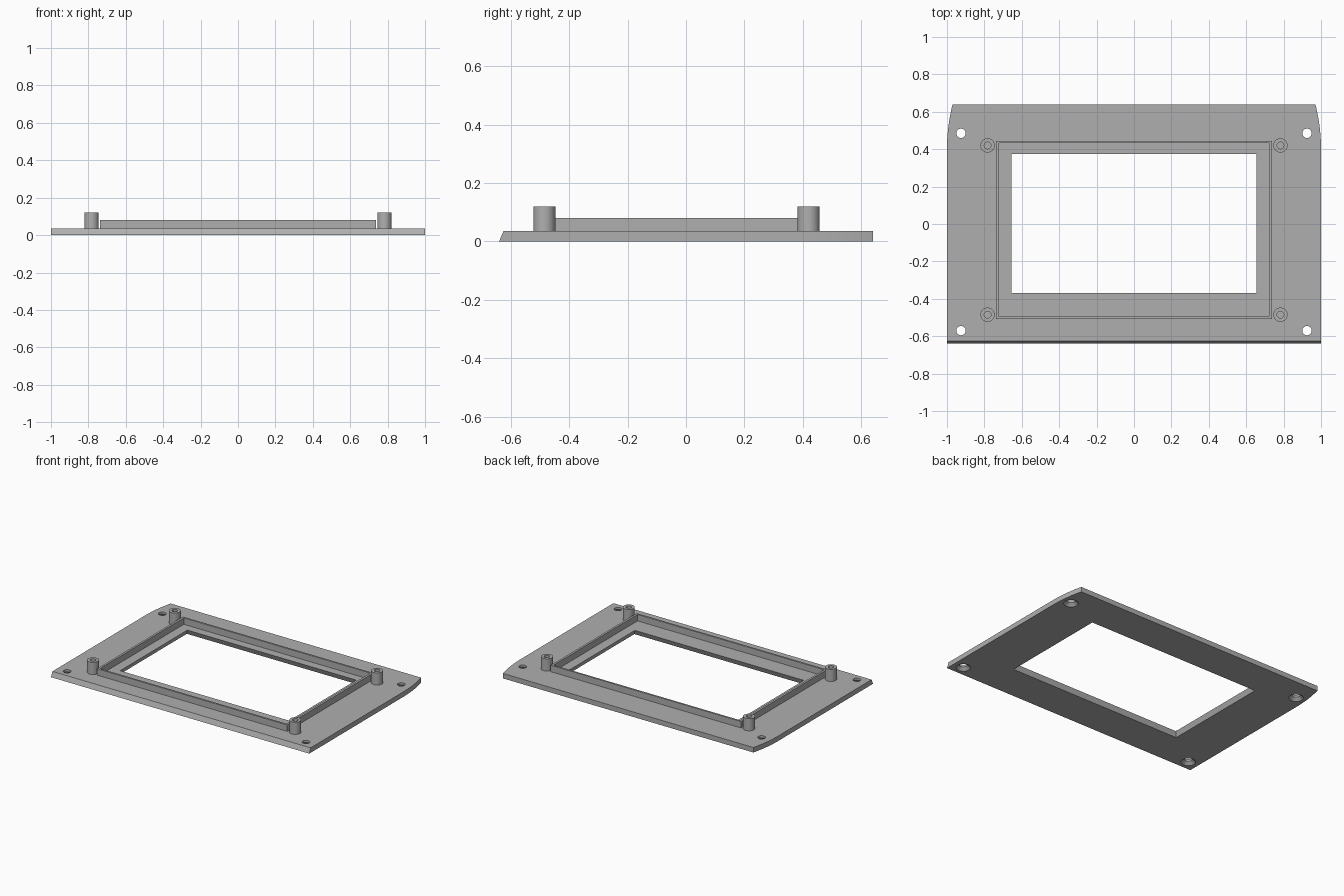
import bpy
import bmesh
import math

if "Cube" in bpy.data.objects:
    bpy.data.objects.remove(bpy.data.objects["Cube"], do_unlink=True)

PLATE_TOP = 0.035
RIDGE_TOP = 0.08
BOSS_TOP = 0.12

grey = bpy.data.materials.new("plain_grey")
grey.use_nodes = True
grey.diffuse_color = (0.43, 0.43, 0.43, 1)
grey.node_tree.nodes["Principled BSDF"].inputs["Base Color"].default_value = (0.43, 0.43, 0.43, 1)


def loft(name, sections):
    """Closed solid through a stack of (outline, z) sections."""
    bm = bmesh.new()
    rings = [[bm.verts.new((x, y, z)) for x, y in pts] for pts, z in sections]
    n = len(rings[0])
    bm.faces.new(rings[0][::-1])
    bm.faces.new(rings[-1])
    for a, b in zip(rings, rings[1:]):
        for i in range(n):
            j = (i + 1) % n
            bm.faces.new((a[i], a[j], b[j], b[i]))
    bmesh.ops.recalc_face_normals(bm, faces=bm.faces)
    mesh = bpy.data.meshes.new(name)
    bm.to_mesh(mesh)
    bm.free()
    mesh.materials.append(grey)
    ob = bpy.data.objects.new(name, mesh)
    bpy.context.collection.objects.link(ob)
    return ob


def rect(half_x, y0, y1):
    return [(-half_x, y0), (half_x, y0), (half_x, y1), (-half_x, y1)]


def circle(cx, cy, r, n=40):
    return [(cx + r * math.cos(math.tau * i / n), cy + r * math.sin(math.tau * i / n))
            for i in range(n)]


def activate(ob):
    bpy.ops.object.select_all(action='DESELECT')
    ob.select_set(True)
    bpy.context.view_layer.objects.active = ob


def cut(ob, cutter):
    cutter.hide_render = True
    mod = ob.modifiers.new("cut", 'BOOLEAN')
    mod.operation = 'DIFFERENCE'
    mod.solver = 'EXACT'
    mod.object = cutter
    activate(ob)
    bpy.ops.object.modifier_apply(modifier=mod.name)
    bpy.data.objects.remove(cutter, do_unlink=True)


def smooth(ob):
    activate(ob)
    bpy.ops.object.shade_smooth_by_angle(angle=math.radians(30))


# Base plate: sloped front edge, gently curved back corners
def plate_outline(front_y):
    curve = []
    for i in range(13):
        y = 0.4 + 0.24 * i / 12
        curve.append((1 - 0.52 * (y - 0.4) ** 2, y))
    side = [(1, front_y)] + curve
    return side + [(-x, y) for x, y in reversed(side)]


plate = loft("face_plate", [(plate_outline(-0.64), 0), (plate_outline(-0.625), PLATE_TOP)])

# Window, slightly wider at the underside
cut(plate, loft("window_cutter", [(rect(0.672, -0.387, 0.392), -0.01),
                                  (rect(0.65, -0.365, 0.37), PLATE_TOP + 0.01)]))

# Countersunk corner holes
for x in (-0.925, 0.925):
    for y in (-0.57, 0.485):
        cut(plate, loft("hole_cutter", [(circle(x, y, 0.046), -0.01),
                                        (circle(x, y, 0.046), 0),
                                        (circle(x, y, 0.025), 0.02),
                                        (circle(x, y, 0.025), PLATE_TOP + 0.01)]))
smooth(plate)

# Raised ridge around the window
ridge = loft("window_ridge", [(rect(0.737, -0.508, 0.445), PLATE_TOP - 0.005),
                              (rect(0.737, -0.508, 0.445), RIDGE_TOP)])
cut(ridge, loft("ridge_cutter", [(rect(0.722, -0.495, 0.432), 0),
                                 (rect(0.722, -0.495, 0.432), RIDGE_TOP + 0.01)]))

# Screw bosses with blind holes
for side, x in (("right", -0.783), ("left", 0.783)):
    for end, y in (("front", -0.485), ("back", 0.42)):
        boss = loft(f"screw_boss_{end}_{side}", [(circle(x, y, 0.038), PLATE_TOP - 0.005),
                                                 (circle(x, y, 0.038), BOSS_TOP)])
        cut(boss, loft("boss_cutter", [(circle(x, y, 0.018), PLATE_TOP),
                                       (circle(x, y, 0.018), BOSS_TOP + 0.01)]))
        smooth(boss)
